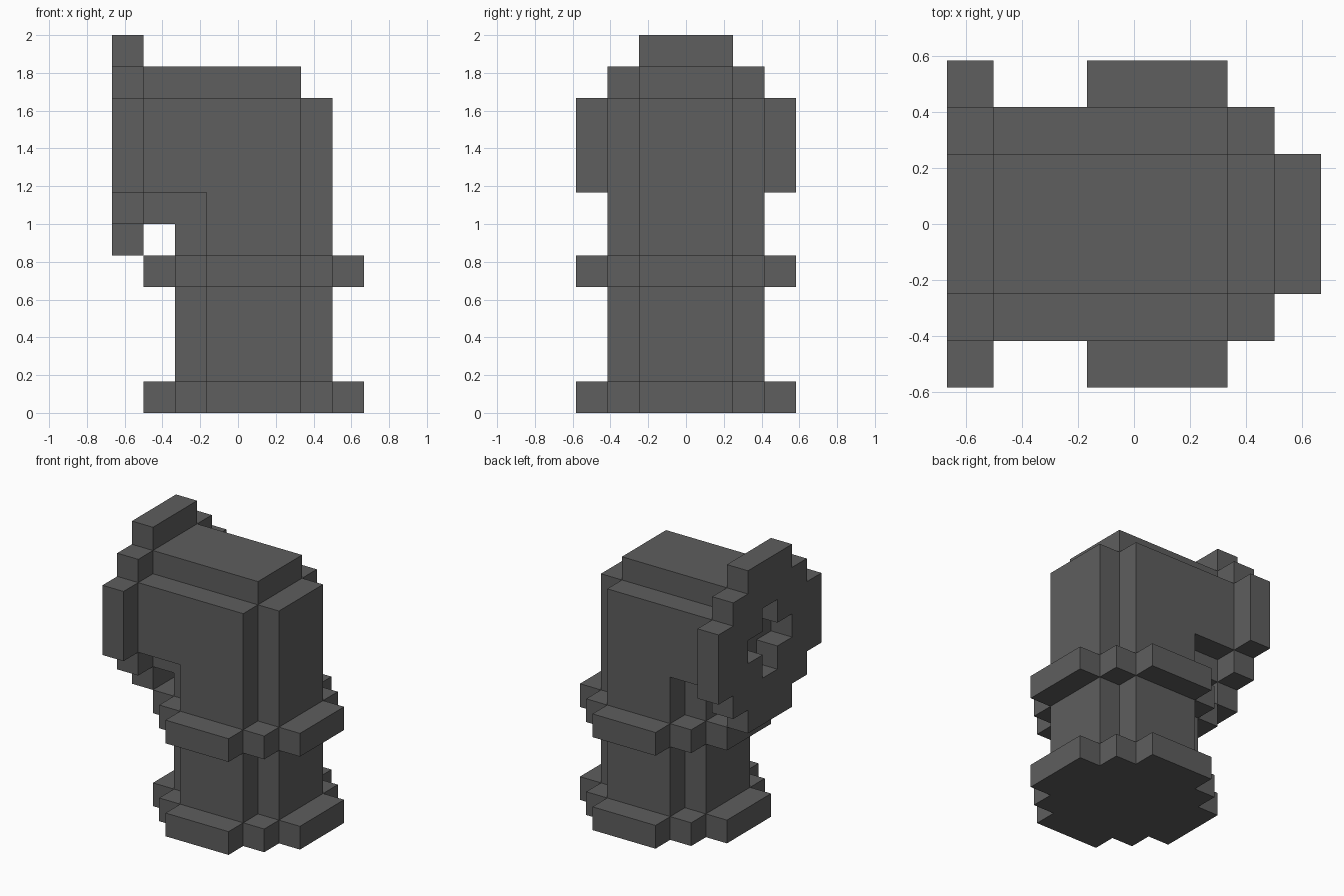
import bpy, bmesh
from mathutils import Vector

cube = bpy.data.objects.get("Cube")
if cube:
    bpy.data.objects.remove(cube, do_unlink=True)

UNIT = 1 / 6                      # edge of one block
BEND = 8                          # block row of the sideways pipe's axis

mat = bpy.data.materials.new("dark grey")
mat.use_nodes = True
colour = (0.112, 0.112, 0.112, 1)
mat.diffuse_color = colour
bsdf = next(n for n in mat.node_tree.nodes if n.type == 'BSDF_PRINCIPLED')
bsdf.inputs["Base Color"].default_value = colour


def disk(n):
    """Stepped round cross-section reaching n blocks from its centre."""
    span = range(-n, n + 1)
    return {(a, b) for a in span for b in span if abs(a) + abs(b) <= n + 1}


def upright(n, low, high):
    return {(a, b, z) for a, b in disk(n) for z in range(low, high)}


def sideways(n, low, high):
    return {(x, a, BEND + b) for a, b in disk(n) for x in range(low, high)}


# Cross-shaped recess in the mouth of the pipe
recess = {(-4, a, BEND + b) for a, b in disk(1) if abs(a) + abs(b) < 2}

parts = {
    "base_flange": upright(3, 0, 1),
    "middle_collar": upright(3, 4, 5),
    "mouth_flange": sideways(3, -4, -3) - recess,
    "elbow_pipe": upright(2, 1, 4) | upright(2, 5, 10) | sideways(2, -3, 2),
}
solid = set().union(*parts.values())


def build(name, cells):
    """Skin only the outside of the blocks, then merge the flat areas."""
    bm = bmesh.new()
    for cell in cells:
        centre = Vector(cell) + Vector((0.5, 0, 0.5))
        for axis in range(3):
            for sign in (-1, 1):
                n = Vector((0, 0, 0))
                n[axis] = sign
                if tuple(int(c + d) for c, d in zip(cell, n)) in solid:
                    continue
                u = Vector((0, 0, 0))
                u[(axis + 1) % 3] = 1
                v = n.cross(u)
                ring = [-u - v, u - v, u + v, v - u]
                bm.faces.new([bm.verts.new((centre + (n + c) / 2) * UNIT)
                              for c in ring])
    bmesh.ops.remove_doubles(bm, verts=bm.verts, dist=0.001)
    bmesh.ops.dissolve_limit(bm, angle_limit=0.01, verts=bm.verts, edges=bm.edges)
    mesh = bpy.data.meshes.new(name)
    bm.to_mesh(mesh)
    bm.free()
    mesh.materials.append(mat)
    bpy.context.collection.objects.link(bpy.data.objects.new(name, mesh))


for part, blocks in parts.items():
    build(part, blocks)
